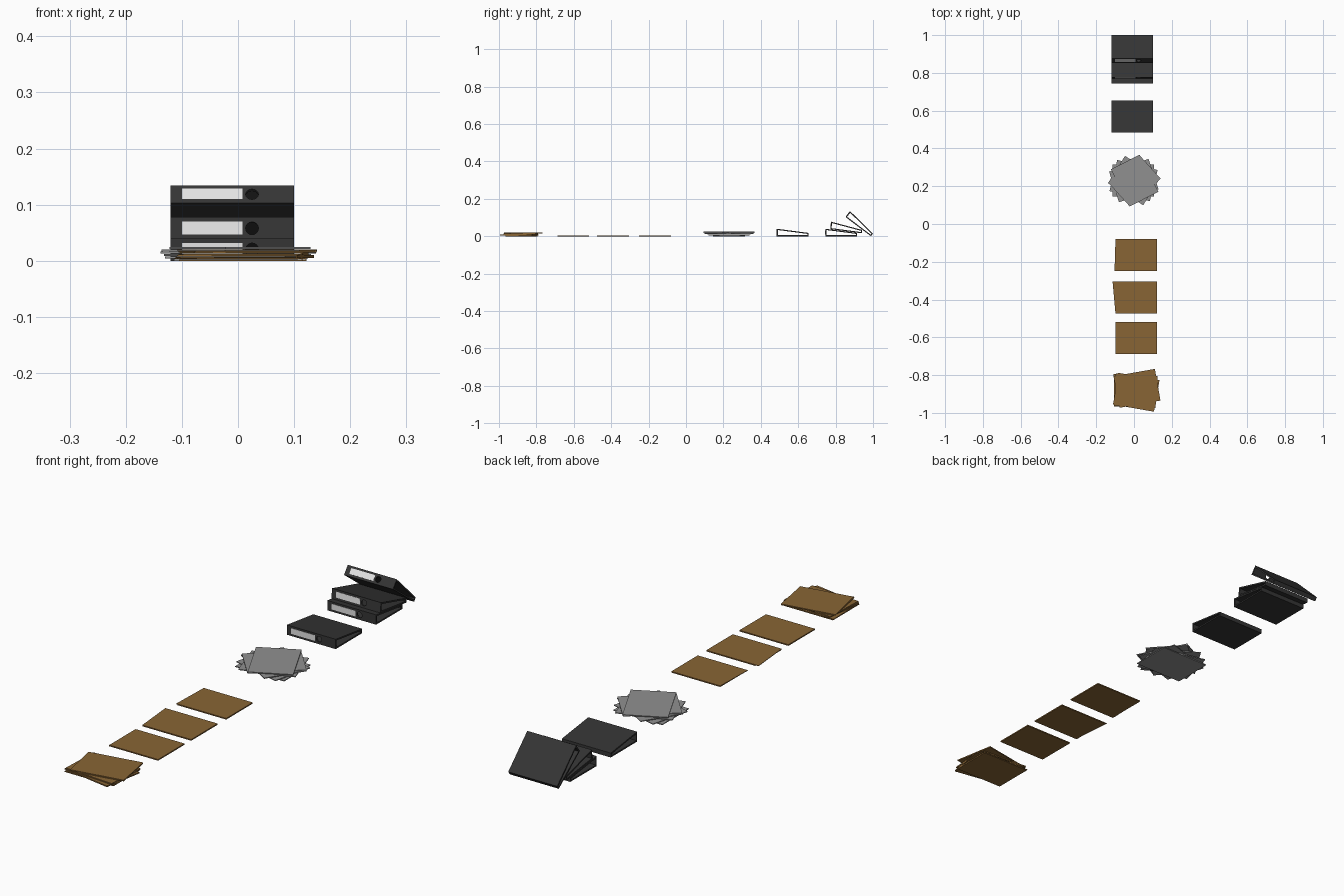
import bpy
import bmesh
from math import radians, sin, cos
from mathutils import Matrix

if "Cube" in bpy.data.objects:
    bpy.data.objects.remove(bpy.data.objects["Cube"])


def material(name, r, g, b):
    m = bpy.data.materials.new(name)
    m.use_nodes = True
    m.diffuse_color = (r, g, b, 1)
    m.node_tree.nodes["Principled BSDF"].inputs["Base Color"].default_value = (r, g, b, 1)
    return m


BLACK = material("binder black", 0.035, 0.035, 0.035)
BROWN = material("folder brown", 0.25, 0.13, 0.035)
GREY = material("paper grey", 0.28, 0.28, 0.28)
WHITE = material("label white", 0.78, 0.78, 0.78)

LENGTH, DEPTH = 0.22, 0.17          # shared sheet format
SPINE, EDGE, WALL = 0.04, 0.018, 0.006


def finish(bm, name, mat):
    bmesh.ops.recalc_face_normals(bm, faces=bm.faces)
    me = bpy.data.meshes.new(name)
    bm.to_mesh(me)
    bm.free()
    me.materials.append(mat)
    return me


def place(name, me, loc, spin=0.0, tilt=0.0):
    ob = bpy.data.objects.new(name, me)
    ob.location = loc
    ob.rotation_euler = (radians(tilt), 0, radians(spin))
    bpy.context.collection.objects.link(ob)
    return ob


def box(name, mat, size, center=(0, 0, 0)):
    bm = bmesh.new()
    bmesh.ops.create_cube(bm, size=1, matrix=Matrix.Translation(center) @ Matrix.Diagonal((*size, 1)))
    return finish(bm, name, mat)


def binder_shell():
    """Wedge-shaped sleeve with open sides and a finger hole in the spine."""
    t = WALL
    slope = (SPINE - EDGE) / DEPTH
    outer = [(0, 0), (DEPTH, 0), (DEPTH, EDGE), (0, SPINE)]
    inner = [(t, t), (DEPTH - t, t), (DEPTH - t, EDGE + slope * t - t), (t, SPINE - slope * t - t)]
    bm = bmesh.new()
    rings = [[bm.verts.new((x, y, z)) for y, z in loop]
             for x in (-LENGTH / 2, LENGTH / 2) for loop in (outer, inner)]
    out_a, in_a, out_b, in_b = rings
    for i in range(4):
        j = (i + 1) % 4
        for p, q in ((out_a, out_b), (in_a, in_b), (out_a, in_a), (out_b, in_b)):
            bm.faces.new((p[i], p[j], q[j], q[i]))
    shell = place("binder_shell", finish(bm, "binder_shell", BLACK), (0, 0, 0))

    # finger hole
    bm = bmesh.new()
    bmesh.ops.create_cone(bm, cap_ends=True, segments=16, radius1=0.0115, radius2=0.0115, depth=4 * t,
                          matrix=Matrix.Translation((0.035, 0, 0.02)) @ Matrix.Rotation(radians(90), 4, "X"))
    cutter = place("hole_cutter", finish(bm, "hole_cutter", BLACK), (0, 0, 0))
    cutter.hide_render = True
    mod = shell.modifiers.new("finger_hole", "BOOLEAN")
    mod.operation, mod.object, mod.solver = "DIFFERENCE", cutter, "EXACT"
    bpy.context.view_layer.update()
    result = bpy.data.meshes.new_from_object(shell.evaluated_get(bpy.context.evaluated_depsgraph_get()))
    result.name = "binder"
    bpy.data.objects.remove(shell)
    bpy.data.objects.remove(cutter)
    return result


# Binders: one alone, three in a leaning pile
binder = binder_shell()
label = box("spine_label", WHITE, (0.108, 0.001, 0.023), (-0.036, -0.0005, 0.0205))
for name, y, z, tilt in (("single_binder", 0.485, 0, 0),
                         ("lower_binder", 0.745, 0, 0),
                         ("middle_binder", 0.771, 0.038, -7.5),
                         ("leaning_binder", 0.853, 0.1025, -37)):
    place(name, binder, (-0.01, y, z), tilt=tilt)
    place(name + "_label", label, (-0.01, y, z), tilt=tilt)


def folder_mesh(name, skew, shift=0.0, height=0.005):
    """Folded card: U profile closed at +x, upper leaf cut slightly askew."""
    t = height * 0.42
    a, b = -LENGTH / 2, LENGTH / 2
    profile = [(a, 0), (b, 0), (b, height), (a, height),
               (a, height - t), (b - t, height - t), (b - t, t), (a, t)]
    bm = bmesh.new()
    ends = []
    for y in (-DEPTH / 2, DEPTH / 2):
        ends.append([bm.verts.new((x - (shift + skew * y if x == a and z > height / 2 else 0), y, z))
                     for x, z in profile])
    for i in range(8):
        j = (i + 1) % 8
        bm.faces.new((ends[0][i], ends[0][j], ends[1][j], ends[1][i]))
    for e in ends:
        for quad in ((0, 1, 6, 7), (1, 2, 5, 6), (2, 3, 4, 5)):
            bm.faces.new([e[k] for k in quad])
    return finish(bm, name, BROWN)


# Three single folders
for name, y, skew in (("back_folder", -0.165, -0.03),
                      ("middle_folder", -0.39, 0.09),
                      ("front_folder", -0.603, 0.0)):
    place(name, folder_mesh(name, skew, abs(skew) * DEPTH / 2), (0.012, y, 0))

# Fanned pile of folders
pile_folder = folder_mesh("pile_folder", 0.03)
for i, (x, y, spin) in enumerate(((0.005, -0.88, 0), (0.012, -0.891, -10),
                                  (0.01, -0.883, -4), (0.017, -0.87, 10))):
    place(f"pile_folder_{i + 1}", pile_folder, (x, y, i * 0.005), spin=spin)

# Fanned pile of paper
sheet = box("paper_bundle", GREY, (LENGTH, DEPTH, 0.0035), (0, 0, 0.00175))
for i, spin in enumerate((0, -14, 18, -32, 42, 117)):
    place(f"paper_bundle_{i + 1}", sheet, (-0.004 + 0.0015 * i, 0.23, i * 0.0042), spin=spin)
